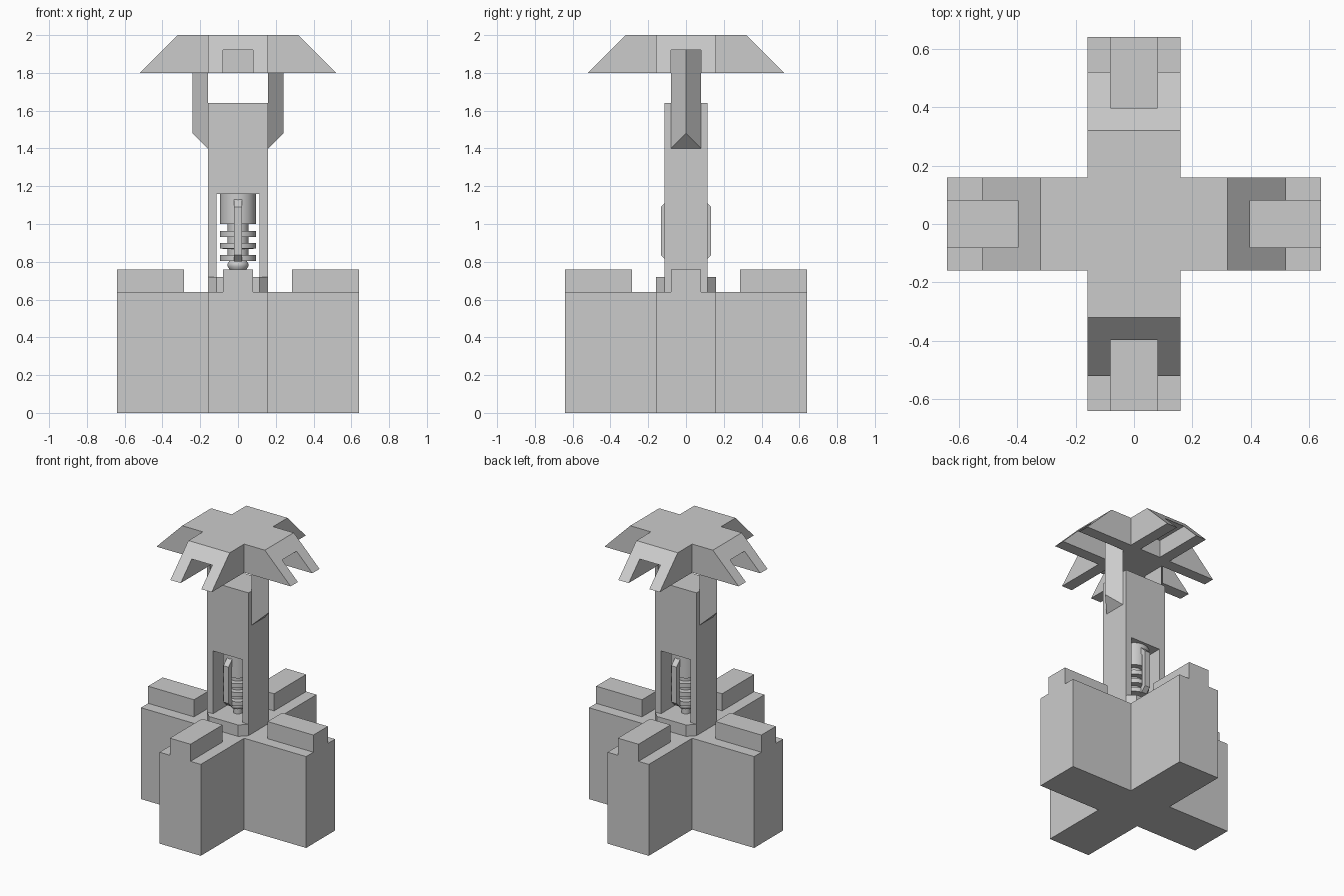
import bpy, bmesh, math
from mathutils import Matrix

if "Cube" in bpy.data.objects:
    bpy.data.objects.remove(bpy.data.objects["Cube"])

grey = bpy.data.materials.new("plain_grey")
grey.diffuse_color = (0.6, 0.6, 0.6, 1)
grey.use_nodes = True
grey.node_tree.nodes["Principled BSDF"].inputs["Base Color"].default_value = grey.diffuse_color


def finish(name, bm):
    bmesh.ops.recalc_face_normals(bm, faces=bm.faces)
    me = bpy.data.meshes.new(name)
    bm.to_mesh(me)
    bm.free()
    me.materials.append(grey)
    ob = bpy.data.objects.new(name, me)
    bpy.context.collection.objects.link(ob)
    return ob


def extrude(bm, pts, vec):
    """Extrude a closed loop of 3D points along vec."""
    face = bm.faces.new([bm.verts.new(p) for p in pts])
    geo = bmesh.ops.extrude_face_region(bm, geom=[face])["geom"]
    bmesh.ops.translate(bm, vec=vec, verts=[g for g in geo if isinstance(g, bmesh.types.BMVert)])


def prism(name, outline, z0, z1):
    bm = bmesh.new()
    extrude(bm, [(x, y, z0) for x, y in outline], (0, 0, z1 - z0))
    return finish(name, bm)


def rotated(pts, count):
    """Repeat 2D points around the centre."""
    out = []
    for i in range(count):
        a = 2 * math.pi * i / count
        c, s = math.cos(a), math.sin(a)
        out += [(x * c - y * s, x * s + y * c) for x, y in pts]
    return out


def turn(ob, angle):
    ob.data.transform(Matrix.Rotation(angle, 4, "Z"))


def cut(ob, cutter):
    mod = ob.modifiers.new("cut", "BOOLEAN")
    mod.operation = "DIFFERENCE"
    mod.solver = "EXACT"
    mod.object = cutter
    cutter.hide_render = True
    cutter.hide_viewport = True


W = 0.16  # half width of every cross arm

# Cross-shaped base and chamfered hub
prism("base", rotated([(0.64, -W), (0.64, W), (W, W)], 4), 0, 0.64)
prism("hub", rotated([(W, -0.113), (W, 0.113)], 4), 0.64, 0.72)

# Raised blocks on the base arms
for i in range(4):
    block = prism(f"base_block_{i}", [(0.285, -0.08), (0.64, -0.08), (0.64, 0.08), (0.285, 0.08)], 0.64, 0.76)
    turn(block, i * math.pi / 2)

# Column: an upright slab with an open window at the bottom
bm = bmesh.new()
arch = [(-W, 0.72), (-W, 1.64), (W, 1.64), (W, 0.72),
        (0.115, 0.72), (0.115, 1.16), (-0.115, 1.16), (-0.115, 0.72)]
extrude(bm, [(x, -0.113, z) for x, z in arch], (0, 0.226, 0))
finish("column", bm)

# Wedge-shaped struts between column and roof
for i in range(2):
    bm = bmesh.new()
    low = [bm.verts.new(p) for p in ((W, -0.08, 1.4), (0.24, 0, 1.48), (W, 0.08, 1.4))]
    top = [bm.verts.new((v.co.x, v.co.y, 1.92)) for v in low]
    bm.faces.new(low)
    bm.faces.new(top)
    for a in range(3):
        b = (a + 1) % 3
        bm.faces.new((low[a], low[b], top[b], top[a]))
    turn(finish(f"strut_{i}", bm), i * math.pi)

# Roof: cross with sloped ends
bm = bmesh.new()
low = [bm.verts.new((x, y, 1.8)) for x, y in rotated([(0.52, -W), (0.52, W), (W, W)], 4)]
top = [bm.verts.new((x, y, 2.0)) for x, y in rotated([(0.32, -W), (0.32, W), (W, W)], 4)]
bm.faces.new(low)
bm.faces.new(top)
for a in range(12):
    b = (a + 1) % 12
    bm.faces.new((low[a], low[b], top[b], top[a]))
roof = finish("roof", bm)

# Channels under the roof arms that leave two prongs at each end
for i in range(4):
    channel = prism(f"channel_cutter_{i}", [(W, -0.08), (0.7, -0.08), (0.7, 0.08), (W, 0.08)], 1.7, 1.922)
    turn(channel, i * math.pi / 2)
    cut(roof, channel)

# Ringed insulator inside the window, turned from one profile
profile = [(0, 0.72), (0.03, 0.72), (0.03, 0.755), (0.045, 0.76), (0.055, 0.775),
           (0.055, 0.79), (0.045, 0.805)]
for z in (0.805, 0.87, 0.932):
    profile += [(0.095, z), (0.095, z + 0.03), (0.055, z + 0.03), (0.055, z + 0.062)]
profile[-1] = (0.055, 1.0)
profile += [(0.095, 1.0), (0.095, 1.16), (0, 1.16)]
bm = bmesh.new()
verts = [bm.verts.new((r, 0, z)) for r, z in profile]
edges = [bm.edges.new(p) for p in zip(verts, verts[1:])]
bmesh.ops.spin(bm, geom=verts + edges, cent=(0, 0, 0), axis=(0, 0, 1), angle=2 * math.pi, steps=32)
bmesh.ops.remove_doubles(bm, verts=bm.verts, dist=1e-4)
insulator = finish("insulator", bm)
bpy.context.view_layer.objects.active = insulator
insulator.select_set(True)
bpy.ops.object.shade_smooth_by_angle(angle=math.radians(35))

# Bent handles in front of and behind the insulator
bar = [(0.085, 0.802), (0.1, 0.802), (0.133, 0.835), (0.133, 1.09), (0.093, 1.13),
       (0.085, 1.13), (0.085, 1.09), (0.102, 1.075), (0.102, 0.85), (0.085, 0.835)]
for i in range(2):
    bm = bmesh.new()
    extrude(bm, [(-0.02, y, z) for y, z in bar], (0.04, 0, 0))
    turn(finish(f"handle_{i}", bm), i * math.pi)
